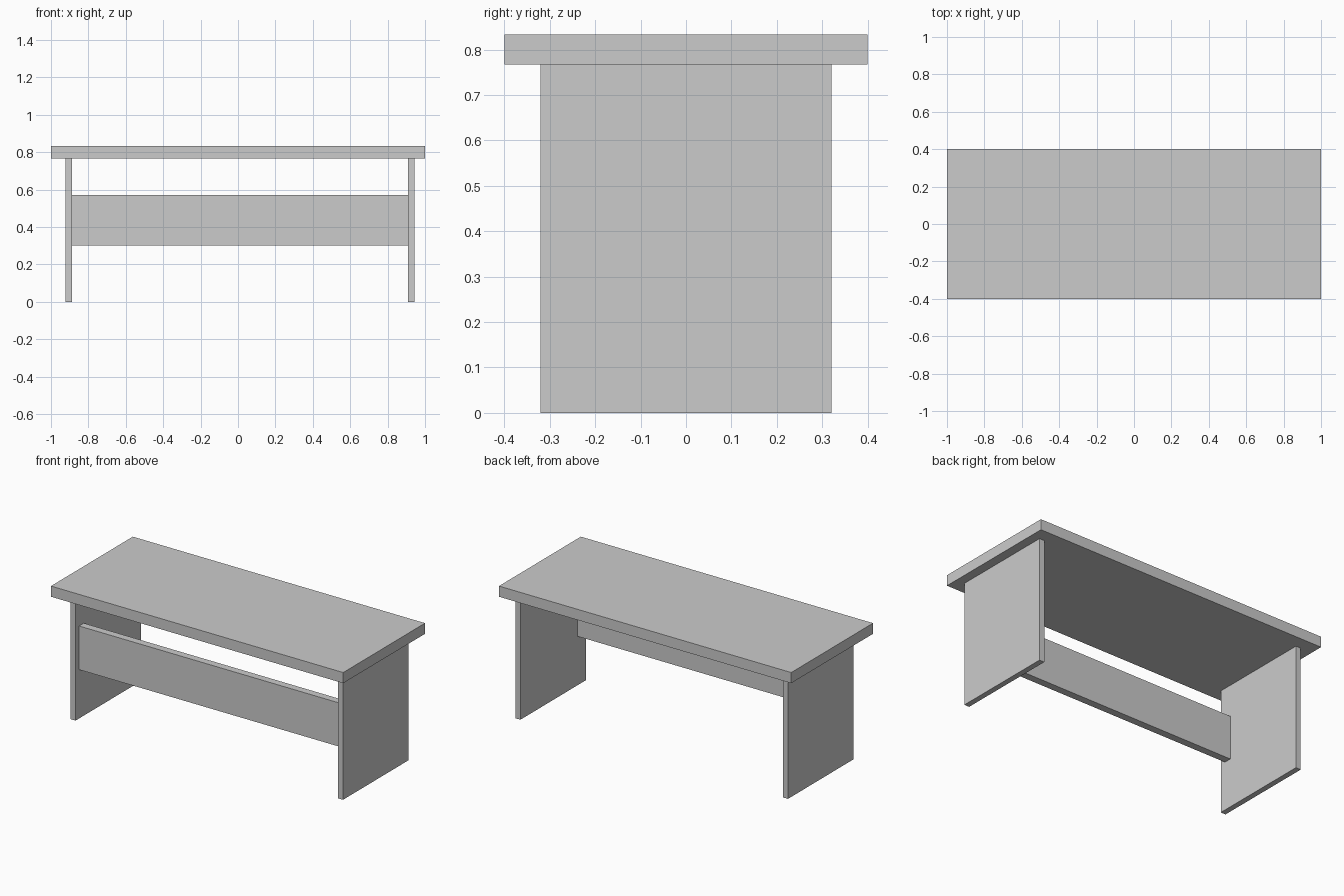
import bpy

if "Cube" in bpy.data.objects:
    bpy.data.objects.remove(bpy.data.objects["Cube"])


def box(name, lo, hi):
    """Axis-aligned board between two opposite corners."""
    bpy.ops.mesh.primitive_cube_add(size=1, location=[(a + b) / 2 for a, b in zip(lo, hi)])
    ob = bpy.context.object
    ob.name = name
    ob.scale = [b - a for a, b in zip(lo, hi)]
    bpy.ops.object.transform_apply(location=False, rotation=False, scale=True)
    return ob


LEG_T = 0.034      # leg board thickness
UNDERSIDE = 0.767  # underside of the top
LEFT_X, RIGHT_X = -0.922, 0.909

# Table top
box("table_top", (-1, -0.4, UNDERSIDE), (1, 0.4, 0.833))

# Side panel legs
for name, x in (("left_leg", LEFT_X), ("right_leg", RIGHT_X)):
    box(name, (x, -0.32, 0), (x + LEG_T, 0.32, UNDERSIDE))

# Modesty panel between the legs, near the front
box("modesty_panel", (LEFT_X + LEG_T, -0.285, 0.302), (RIGHT_X, -0.239, 0.572))
